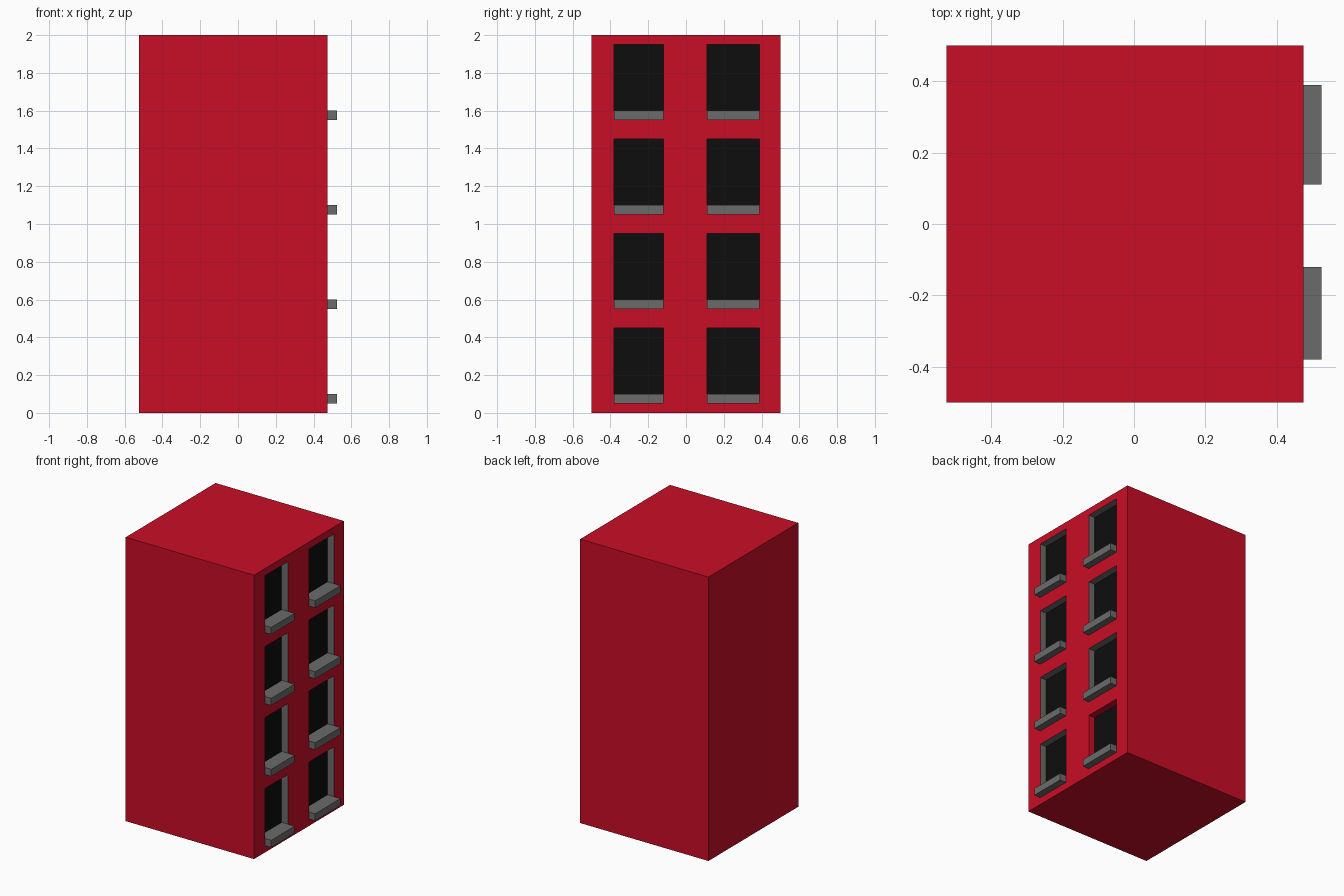
import bpy, bmesh
from mathutils import Vector

if "Cube" in bpy.data.objects:
    bpy.data.objects.remove(bpy.data.objects["Cube"])

WALL_X, DEPTH = 0.475, 0.05
COLUMNS = [(-0.38, -0.12), (0.11, 0.39)]
FLOORS = [0.5 * i for i in range(4)]


def material(name, rgb):
    m = bpy.data.materials.new(name)
    m.diffuse_color = (*rgb, 1)
    m.use_nodes = True
    m.node_tree.nodes["Principled BSDF"].inputs["Base Color"].default_value = m.diffuse_color
    return m


MATS = [material("red_wall", (0.584, 0.004, 0.019)),
        material("grey_stone", (0.147, 0.147, 0.147)),
        material("black_glass", (0.004, 0.004, 0.004))]


def add_box(bm, lo, hi, mat):
    lo, hi = Vector(lo), Vector(hi)
    verts = bmesh.ops.create_cube(bm, size=1)["verts"]
    for v in verts:
        v.co = (lo + hi) / 2 + v.co * (hi - lo)
    faces = list({f for v in verts for f in v.link_faces})
    for f in faces:
        f.material_index = mat
        f.normal_update()
    return faces


def finish(bm, name):
    mesh = bpy.data.meshes.new(name)
    bm.to_mesh(mesh)
    bm.free()
    for m in MATS:
        mesh.materials.append(m)
    ob = bpy.data.objects.new(name, mesh)
    bpy.context.collection.objects.link(ob)
    return ob


# Tower block
bm = bmesh.new()
add_box(bm, (-0.525, -0.5, 0), (WALL_X, 0.5, 2), 0)
body = finish(bm, "building_body")

# Window recesses (grey reveals, black glass) and projecting sills
cut, sills = bmesh.new(), bmesh.new()
for y0, y1 in COLUMNS:
    for z in FLOORS:
        # One ground-floor recess keeps the wall colour on two reveals
        odd = z == 0 and y0 > 0
        for f in add_box(cut, (WALL_X - DEPTH, y0, z + 0.1),
                         (WALL_X + 0.1, y1, z + 0.45), 1):
            if f.normal.x < -0.5:
                f.material_index = 2
            elif odd and (f.normal.z > 0.5 or f.normal.y < -0.5):
                f.material_index = 0
        faces = add_box(sills, (WALL_X, y0, z + 0.05),
                        (WALL_X + 0.05, y1, z + 0.1), 1)
        back = [f for f in faces if f.normal.x < -0.5]
        bmesh.ops.delete(sills, geom=back, context="FACES_ONLY")
cutter = finish(cut, "window_cutter")
finish(sills, "window_sills")

# Carve the windows into the wall
mod = body.modifiers.new("windows", "BOOLEAN")
mod.operation = "DIFFERENCE"
mod.solver = "EXACT"
mod.object = cutter
bpy.context.view_layer.objects.active = body
bpy.ops.object.modifier_apply(modifier=mod.name)
bpy.data.objects.remove(cutter)
